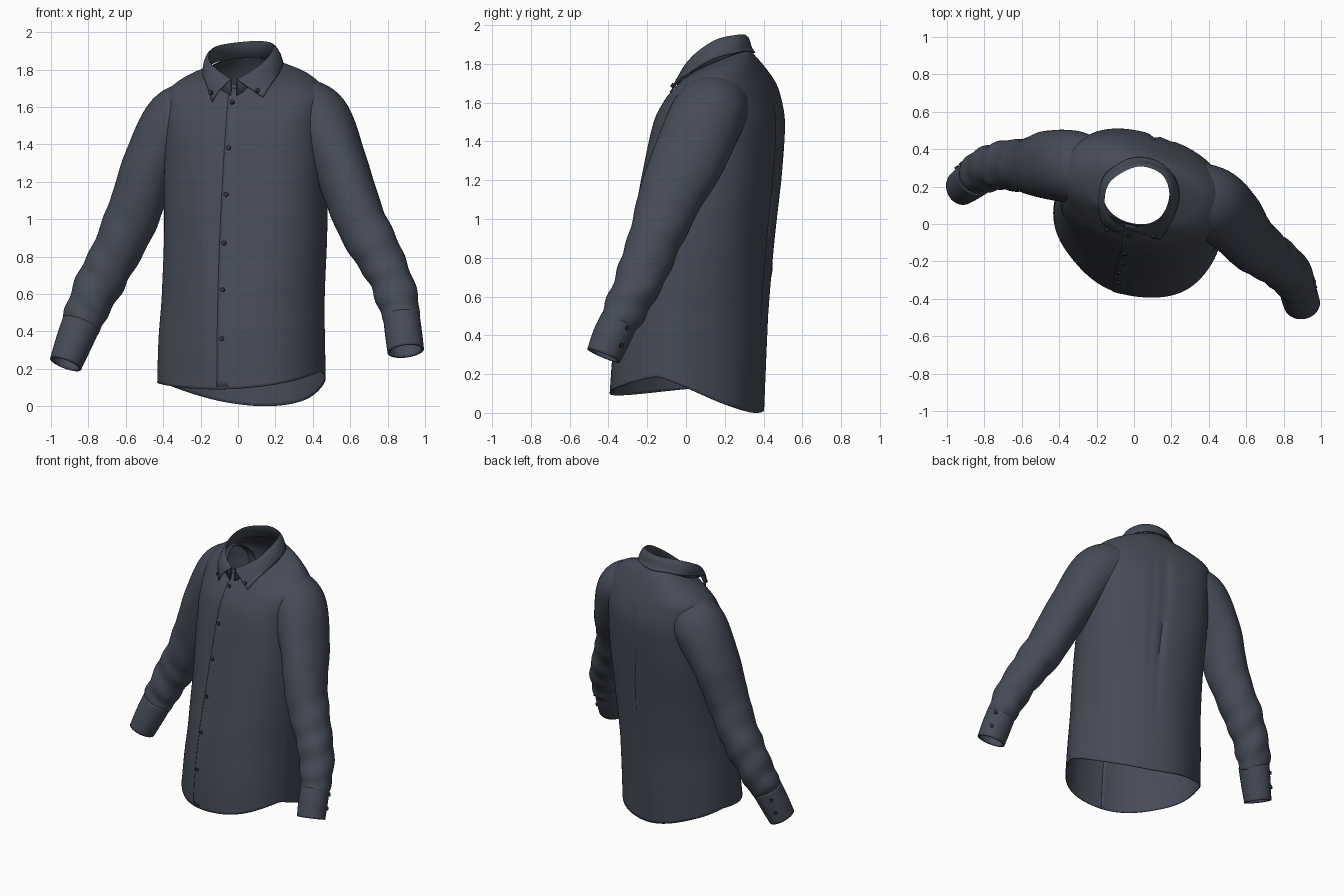
import bpy, bmesh, math
from mathutils import Vector
from mathutils.bvhtree import BVHTree

if "Cube" in bpy.data.objects:
    bpy.data.objects.remove(bpy.data.objects["Cube"])


def material(name, col):
    m = bpy.data.materials.new(name)
    m.diffuse_color = (*col, 1)
    m.use_nodes = True
    m.node_tree.nodes["Principled BSDF"].inputs["Base Color"].default_value = m.diffuse_color
    return m


CLOTH = material("slate cloth", (0.060, 0.070, 0.094))
BUTTON = material("dark button", (0.028, 0.032, 0.042))


def spline(keys, t):
    """Catmull-Rom through equally spaced keys, t in 0..1."""
    n = len(keys) - 1
    i = min(int(t * n), n - 1)
    f = t * n - i
    p = [keys[max(0, min(n, i + k))] for k in (-1, 0, 1, 2)]
    return [0.5 * (2 * b + (c - a) * f + (2 * a - 5 * b + 4 * c - d) * f * f
                   + (3 * b - a - 3 * c + d) * f ** 3) for a, b, c, d in zip(*p)]


def bump(x, centre, width):
    return math.exp(-((x - centre) / width) ** 2)


def smooth(ob):
    bpy.ops.object.select_all(action='DESELECT')
    ob.select_set(True)
    bpy.context.view_layer.objects.active = ob
    bpy.ops.object.shade_smooth_by_angle(angle=math.radians(50))


def grid(name, rows, closed, thick=0.006):
    """Skin rows of points into a smooth cloth sheet; returns a BVH of it."""
    bm = bmesh.new()
    vs = [[bm.verts.new(p) for p in r] for r in rows]
    n = len(rows[0])
    for a, b in zip(vs, vs[1:]):
        for j in range(n if closed else n - 1):
            k = (j + 1) % n
            bm.faces.new((a[j], a[k], b[k], b[j]))
    bm.normal_update()
    tree = BVHTree.FromBMesh(bm)
    me = bpy.data.meshes.new(name)
    bm.to_mesh(me)
    bm.free()
    me.materials.append(CLOTH)
    ob = bpy.data.objects.new(name, me)
    bpy.context.collection.objects.link(ob)
    smooth(ob)
    s = ob.modifiers.new("thickness", 'SOLIDIFY')
    s.thickness, s.offset = thick, 0
    return tree


# Body: yawed oval sections  (z, cx, cy, half width, half depth, yaw, tilt y, tilt x)
BODY = [
    (0.00, .015, .005, .455, .382, 20, 0, 0),
    (0.30, .017, .020, .450, .380, 20, 0, 0),
    (0.60, .027, .045, .440, .370, 20, 0, 0),
    (0.90, .040, .085, .436, .350, 19, 0, 0),
    (1.20, .043, .130, .434, .332, 18, 0, 0),
    (1.40, .045, .158, .432, .318, 18, 0, 0),
    (1.52, .047, .175, .432, .300, 18, 0, 0),
    (1.61, .050, .186, .435, .265, 18, .04, 0),
    (1.69, .050, .190, .425, .225, 17, .13, .02),
    (1.76, .050, .180, .330, .190, 13, .27, .06),
    (1.795, .030, .165, .200, .168, 5, .42, .09),
]


def body_row(t, n=144):
    z, cx, cy, a, b, yaw, ty, tx = spline(BODY, t)
    w = math.radians(-yaw)
    # chest is squarer than hem and neck
    e = 1 - .2 * max(0, min(1, (z - .5) / .7, (1.80 - z) / .15))
    row = []
    for i in range(n):
        q = 2 * math.pi * i / n
        c, s = math.cos(q), math.sin(q)
        # soft vertical folds, flatter front left, fuller front right hem
        k = 1 + .010 * max(0, 1 - z / 1.6) * math.sin(7 * q + 2 * z) * (1 if s > 0 else .3)
        k -= (.04 + .05 * min(1, z / .4)) * max(0, 1 - z / 1.4) ** .7 * bump(q, 4.05, .42)
        k += .03 * max(0, 1 - z / .8) * bump(q, 5.5, .4)
        # box pleat down the back
        pl = max(0, min(1, (1.62 - z) / .06, (z - .3) / .7))
        k -= pl * (.05 * bump(q, 1.62, .03) + .02 * bump(q, 1.50, .04))
        u = a * k * math.copysign(abs(c) ** e, c)
        v = b * k * math.copysign(abs(s) ** e, s)
        x, y = u * math.cos(w) - v * math.sin(w), u * math.sin(w) + v * math.cos(w)
        # curved shirt-tail hem: high at the sides, lowest at the back
        side = .16 + .025 * c
        hem = side - abs(s) ** 1.3 * (side if s > 0 else side - .09)
        row.append((cx + x, cy + y, z + ty * y + tx * x + hem * max(0, 1 - z / .6)))
    return row


body = grid("shirt_body", [body_row(i / 90) for i in range(91)], True)


def front(x, z, lift=0.0):
    """Point on the chest, seen straight from the front."""
    hit = body.ray_cast(Vector((x, -2, z)), Vector((0, 1, 0)))
    return hit[0] + Vector((0, -lift, 0)) if hit[0] else None


# Front placket: one raised edge, the other side blends into the cloth
def placket_x(z):
    return -.087 + .058 * max(0, z / 1.62) ** 2.2


rows = []
for i in range(50):
    z = .105 + i * (1.70 - .105) / 49
    pts = [front(placket_x(z) + d, z, l) for d, l in
           ((-.026, .005), (-.01, .005), (.01, .004), (.03, .001), (.06, -.004))]
    if all(pts):
        rows.append(pts)
grid("front_placket", rows, False, .005)


# Buttons
def button(name, tree, target, d, r=.0125):
    d = Vector(d).normalized()
    p, nrm = tree.ray_cast(Vector(target) + d * .6, -d)[:2]
    if p is None:
        return
    if nrm.dot(d) < 0:
        nrm = -nrm
    bpy.ops.mesh.primitive_cylinder_add(vertices=16, radius=r, depth=.012,
                                        location=p + nrm * .010)
    ob = bpy.context.object
    ob.rotation_euler = nrm.to_track_quat('Z', 'Y').to_euler()
    ob.name = name
    ob.data.materials.append(BUTTON)
    smooth(ob)


for z in (1.62, 1.38, 1.13, .87, .62, .36):
    button("front_button", body, (placket_x(z), 0, z), (0, -1, 0))

# Collar: fold line and lower edge, from one front gap round the back to the other
FOLD = [(-.035, -.025, 1.745), (-.115, .02, 1.80), (-.158, .11, 1.855),
        (-.125, .23, 1.918), (.02, .308, 1.945), (.15, .265, 1.947),
        (.19, .15, 1.92), (.135, .03, 1.835), (-.005, -.025, 1.745)]
EDGE = [(-.15, -.06, 1.652), (-.172, .01, 1.73), (-.185, .13, 1.785), (-.145, .27, 1.83),
        (.02, .335, 1.84), (.18, .285, 1.85), (.238, .17, 1.835), (.205, .03, 1.76),
        (.135, -.08, 1.652)]
M = 72
fold = [Vector(spline(FOLD, i / M)) for i in range(M + 1)]
edge = [Vector(spline(EDGE, i / M)) for i in range(M + 1)]
mid = Vector((.02, .16, 0))
rows = [[p + Vector(((p.x - mid.x) * .06, (p.y - mid.y) * .06, -.085)) for p in fold], fold]
for f in (.12, .3, .5, .7, .85, 1):
    row = []
    for i, (p, e) in enumerate(zip(fold, edge)):
        q = p.lerp(e, f)
        out = Vector((q.x - mid.x, q.y - mid.y, 0)).normalized()
        q += out * .012 * math.sin(math.pi * min(1, f * .8 + .15))
        # rest on the shoulders; the points lie flat on the chest
        near, nrm = body.find_nearest(q)[:2]
        d = (q - near).dot(nrm)
        if -.06 < d < .012:
            q += nrm * (.012 - d)
        elif d > 0:
            q += nrm * (.012 - d) * f * f * max(0, 1 - min(i, M - i) / 10)
        row.append(q)
    rows.append(row)
collar = grid("collar", rows, False)
for x, z in ((-.14, 1.675), (.105, 1.684)):
    button("collar_button", collar, (x, -.05, z), (0, -1, 0), .0115)


# Sleeves and cuffs: tubes along a path  (x, y, z, radius across, radius front-back)
def tube(name, keys, steps, crease=0.0, n=56, phase=0.0, thick=.006):
    rows = []
    for i in range(steps + 1):
        t = i / steps
        x, y, z, ra, rb = spline(keys, t)
        c = Vector((x, y, z))
        d = (Vector(spline(keys, min(1, t + .02))[:3])
             - Vector(spline(keys, max(0, t - .02))[:3])).normalized()
        u = Vector((0, 1, 0)).cross(d).normalized()
        v = d.cross(u)
        amp = crease * max(0, min(1, (t - .4) / .25, (1.02 - t) / .06))
        row = []
        for j in range(n):
            q = 2 * math.pi * j / n
            k = 1 + amp * (math.sin(48 * t + 2.2 * math.sin(q + phase))
                           + .6 * math.sin(27 * t - 2 * math.cos(2 * q) + 2 * phase))
            k += crease * .35 * math.sin(3 * q + 5 * t + phase) * math.sin(math.pi * t)
            row.append(c + u * ra * k * math.cos(q) + v * rb * k * math.sin(q))
        rows.append(row)
    return grid(name, rows, True, thick)


tube("right_sleeve", [
    (.27, .175, 1.60, .150, .165), (.415, .115, 1.535, .180, .19), (.54, .01, 1.30, .148, .185),
    (.60, -.07, 1.14, .138, .165), (.66, -.13, .98, .134, .145), (.745, -.19, .82, .124, .13),
    (.815, -.245, .68, .112, .12), (.86, -.31, .54, .105, .108),
    (.878, -.355, .45, .092, .09)], 90, .036)
right_cuff = tube("right_cuff", [
    (.874, -.345, .475, .092, .092), (.885, -.385, .39, .093, .093),
    (.897, -.425, .295, .092, .085)], 10, thick=.012)

tube("left_sleeve", [
    (-.19, .275, 1.60, .145, .16), (-.325, .305, 1.52, .175, .19), (-.46, .315, 1.30, .150, .18),
    (-.52, .31, 1.14, .142, .16), (-.58, .31, .98, .138, .14), (-.67, .315, .79, .128, .13),
    (-.745, .305, .65, .122, .12), (-.81, .28, .51, .112, .11),
    (-.845, .25, .42, .098, .092)], 90, .036, phase=1.3)
left_cuff = tube("left_cuff", [
    (-.838, .255, .44, .098, .098), (-.88, .225, .335, .092, .096),
    (-.922, .195, .225, .082, .09)], 10, thick=.012)

# Cuff buttons on the outer back of each wrist
for z, y in ((.43, -.365), (.34, -.405)):
    button("right_cuff_button", right_cuff, (.885, y, z), (.75, .65, .1))
for z, x in ((.38, -.862), (.29, -.897)):
    button("left_cuff_button", left_cuff, (x, .22, z), (-.5, .85, .1))
